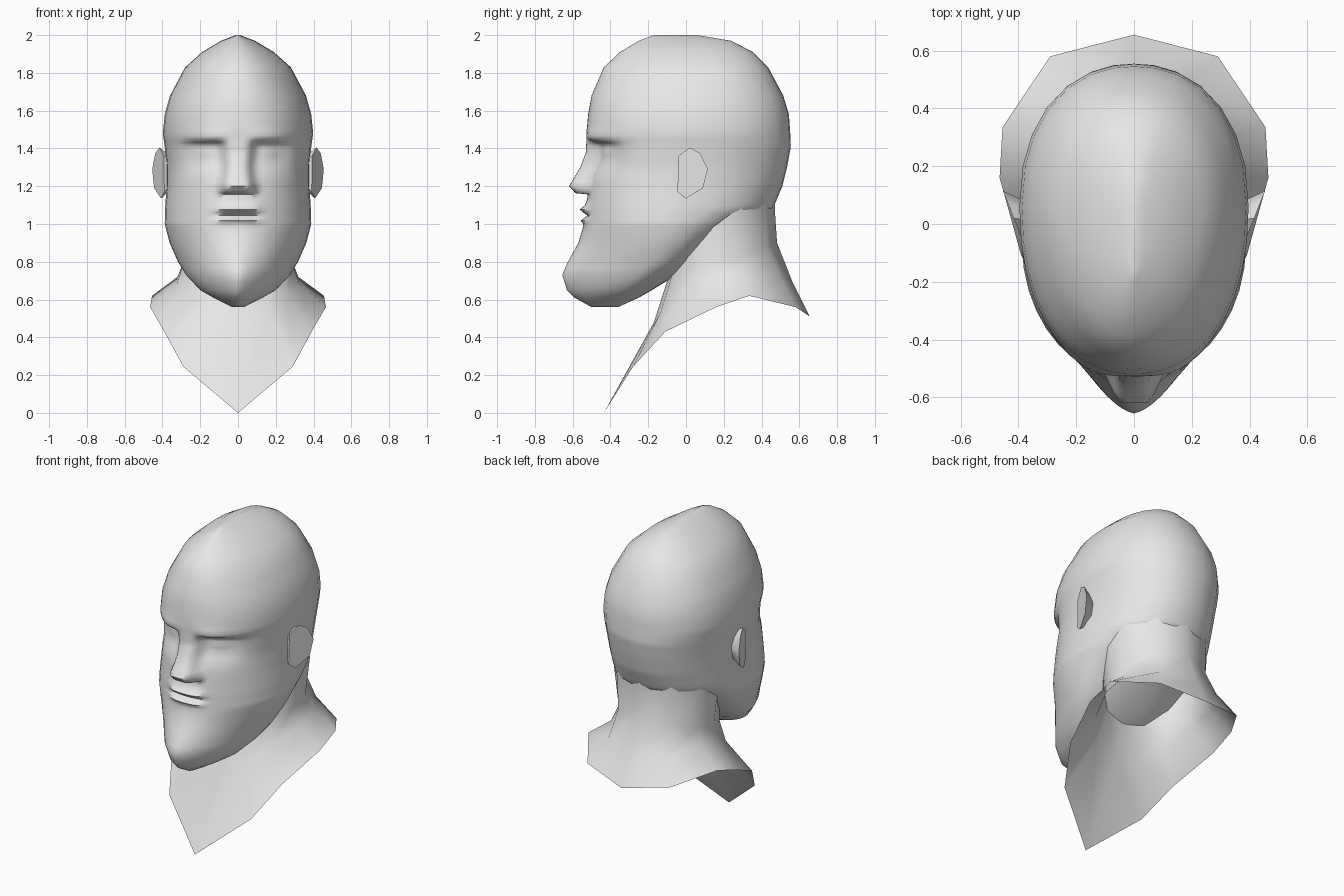
import bpy, bmesh, math

cube = bpy.data.objects.get("Cube")
if cube:
    bpy.data.objects.remove(cube, do_unlink=True)

grey = bpy.data.materials.new("plain grey")
grey.use_nodes = True
grey.diffuse_color = (0.8, 0.8, 0.8, 1)
grey.node_tree.nodes["Principled BSDF"].inputs["Base Color"].default_value = (0.8, 0.8, 0.8, 1)


def full_ring(half):
    """Mirror a front-to-back half outline into a closed ring."""
    return half + [(-x, y, z) for x, y, z in half[-2:0:-1]]


def loft(name, rings, cap_bottom=False, cap_top=False, angle=60):
    """Skin a stack of equal-length rings, lowest first."""
    bm = bmesh.new()
    rows = [[bm.verts.new(p) for p in ring] for ring in rings]
    n = len(rows[0])
    for a, b in zip(rows, rows[1:]):
        for i in range(n):
            j = (i + 1) % n
            bm.faces.new((a[i], a[j], b[j], b[i]))
    if cap_bottom:
        bm.faces.new(rows[0][::-1])
    if cap_top:
        bm.faces.new(rows[-1])
    if cap_bottom and cap_top:
        bmesh.ops.recalc_face_normals(bm, faces=bm.faces)
    mesh = bpy.data.meshes.new(name)
    bm.to_mesh(mesh)
    bm.free()
    mesh.materials.append(grey)
    ob = bpy.data.objects.new(name, mesh)
    bpy.context.collection.objects.link(ob)
    bpy.ops.object.select_all(action="DESELECT")
    ob.select_set(True)
    bpy.context.view_layer.objects.active = ob
    bpy.ops.object.shade_smooth_by_angle(angle=math.radians(angle))
    return ob


def lerp_table(table, z):
    """Linear interpolation of a list of rows keyed by their first value."""
    if z <= table[0][0]:
        return table[0][1:]
    for a, b in zip(table, table[1:]):
        if z <= b[0]:
            t = (z - a[0]) / (b[0] - a[0])
            return tuple(p + (q - p) * t for p, q in zip(a[1:], b[1:]))
    return table[-1][1:]


def smooth(e0, e1, v):
    t = max(0.0, min(1.0, (v - e0) / (e1 - e0)))
    return t * t * (3 - 2 * t)


def bump(v, centre, width):
    return math.exp(-((v - centre) / width) ** 2)


# Head sections: z, front y, back y, widest y, half width, front roundness
SECTIONS = [
    (0.56, -0.50, -0.36, -0.43, 0.03, 1.8),
    (0.61, -0.59, -0.25, -0.37, 0.13, 1.6),
    (0.65, -0.63, -0.18, -0.31, 0.20, 1.5),
    (0.73, -0.655, -0.05, -0.22, 0.275, 1.5),
    (0.80, -0.625, 0.04, -0.15, 0.318, 1.6),
    (0.90, -0.57, 0.16, -0.10, 0.362, 1.8),
    (1.00, -0.54, 0.32, -0.07, 0.388, 2.0),
    (1.08, -0.53, 0.46, -0.04, 0.386, 2.1),
    (1.20, -0.515, 0.51, 0.00, 0.378, 2.2),
    (1.30, -0.50, 0.535, 0.03, 0.378, 2.2),
    (1.41, -0.51, 0.555, 0.05, 0.388, 2.2),
    (1.48, -0.527, 0.552, 0.06, 0.398, 2.2),
    (1.58, -0.518, 0.545, 0.06, 0.388, 2.2),
    (1.68, -0.50, 0.515, 0.06, 0.36, 2.1),
    (1.83, -0.435, 0.435, 0.05, 0.28, 2.0),
    (1.91, -0.35, 0.355, 0.04, 0.19, 2.0),
    (1.97, -0.25, 0.24, 0.02, 0.09, 2.0),
    (2.00, -0.17, 0.06, -0.03, 0.012, 2.0),
]

# Nose ridge: z, y of the ridge, half width
NOSE = [
    (1.165, -0.585, 0.10), (1.20, -0.62, 0.108), (1.25, -0.59, 0.09),
    (1.30, -0.56, 0.08), (1.38, -0.53, 0.075), (1.45, -0.527, 0.08),
]


def face_shift(x, z, front):
    """Forward (negative) or backward offset that shapes the face."""
    d = 0.0
    # eye sockets under a hard brow edge
    socket = smooth(1.25, 1.38, z) * (1 - smooth(1.415, 1.45, z))
    d += 0.05 * socket * smooth(0.05, 0.11, x) * (1 - smooth(0.20, 0.33, x))
    # eyeballs
    d -= 0.014 * bump(x, 0.17, 0.06) * bump(z, 1.375, 0.03)
    # brow
    d -= 0.014 * bump(z, 1.465, 0.03) * bump(x, 0.16, 0.11)
    # lips, mouth line and the hollow below
    lips = 1 - smooth(0.07, 0.15, x)
    d += lips * (-0.032 * bump(z, 1.077, 0.018) + 0.014 * bump(z, 1.045, 0.012)
                 - 0.02 * bump(z, 1.018, 0.014))
    # nose
    if 1.16 < z < 1.46:
        ridge, width = lerp_table(NOSE, z)
        k = 1 - smooth(width * 0.42, width * 1.12, x)
        d = d * (1 - k) + (ridge - front) * k
    return d


FRONT = [0, .07, .13, .18, .23, .285, .34, .41, .49, .58, .68, .78, .87, .94, .985]
BACK = [1, .97, .89, .76, .58, .38, .18, 0]


def head_ring(z):
    yf, yb, ym, w, n = lerp_table(SECTIONS, z)
    half = []
    for s in FRONT:
        y = ym - (ym - yf) * (1 - s ** n) ** (1 / n)
        half.append((s * w, y + face_shift(s * w, z, yf), z))
    for s in BACK:
        half.append((s * w, ym + (yb - ym) * (1 - s ** 2.2) ** (1 / 2.2), z))
    return full_ring(half)


LEVELS = [.56, .58, .61, .65, .69, .73, .765, .80, .85, .90, .95, .985, 1.003, 1.018,
          1.032, 1.045, 1.06, 1.077, 1.098, 1.13, 1.157, 1.163, 1.18, 1.20, 1.225, 1.26,
          1.30, 1.335, 1.36, 1.38, 1.40, 1.418, 1.432, 1.448, 1.468, 1.495, 1.53, 1.58,
          1.63, 1.68, 1.76, 1.83, 1.87, 1.91, 1.94, 1.97, 1.99, 2.0]
loft("head", [head_ring(z) for z in LEVELS], True, True)

# Neck flaring into a pointed open collar
NECK = [
    [(0, -.435, 0), (.29, -.28, .245), (.39, -.11, .43), (.465, .16, .56),
     (.455, .335, .62), (.29, .58, .56), (0, .655, .51)],
    [(0, -.17, .48), (.17, -.135, .53), (.26, -.03, .62), (.325, .14, .685),
     (.32, .30, .72), (.20, .50, .71), (0, .565, .69)],
    [(0, -.09, .73), (.14, -.07, .74), (.235, .0, .76), (.288, .13, .79),
     (.28, .28, .82), (.18, .43, .87), (0, .482, .90)],
    [(0, -.02, 1.0), (.16, 0, 1.0), (.28, .05, 1.02), (.33, .15, 1.04),
     (.305, .29, 1.06), (.19, .42, 1.08), (0, .47, 1.08)],
    [(0, 0, 1.2), (.16, .02, 1.2), (.27, .07, 1.22), (.32, .17, 1.24),
     (.28, .30, 1.25), (.17, .42, 1.26), (0, .485, 1.26)],
]
loft("neck_and_collar", [full_ring(r) for r in NECK])

# Ears: flat outer plate flaring to the rear, tapering into the head
EAR = [(-.045, 1.17), (0, 1.135), (.09, 1.19), (.115, 1.29),
       (.075, 1.375), (.02, 1.405), (-.04, 1.36)]
for side, label in ((1, "left_ear"), (-1, "right_ear")):
    inner = [(side * .355, y * .6, 1.27 + (z - 1.27) * .65) for y, z in EAR]
    outer = [(side * (.39 + .4 * (y + .045)), y, z) for y, z in EAR]
    loft(label, [inner, outer], True, True, 35)
